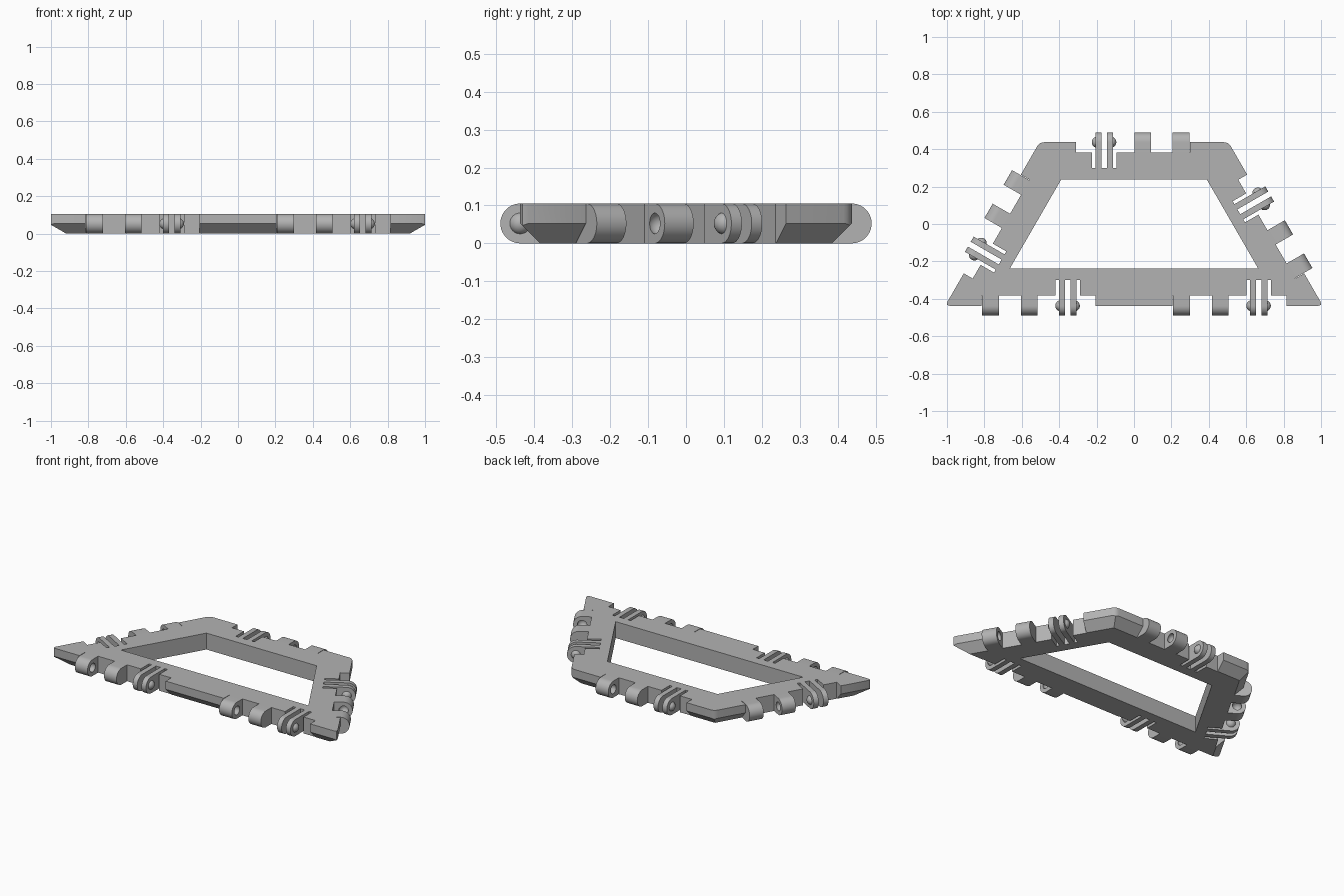
import bpy, bmesh
from math import radians, sin, cos, pi, sqrt
from mathutils import Matrix, Vector

cube = bpy.data.objects.get("Cube")
if cube:
    bpy.data.objects.remove(cube, do_unlink=True)

S = 1.01                # length of one hinge module
HALF = S * sqrt(3) / 4  # half depth between the hinge lines
R = 0.0525              # hinge radius
H = 2 * R               # frame thickness
NOTCH, SLOT, RIM = 0.055, 0.138, 0.2
CLIP = 0.155            # clip centre along a module

grey = bpy.data.materials.new("grey plastic")
grey.use_nodes = True
grey.diffuse_color = (0.45, 0.45, 0.45, 1)
grey.node_tree.nodes["Principled BSDF"].inputs["Base Color"].default_value = (0.45, 0.45, 0.45, 1)


def add_object(name, bm):
    bmesh.ops.recalc_face_normals(bm, faces=bm.faces)
    mesh = bpy.data.meshes.new(name)
    bm.to_mesh(mesh)
    bm.free()
    mesh.materials.append(grey)
    obj = bpy.data.objects.new(name, mesh)
    bpy.context.collection.objects.link(obj)
    return obj


def prism(bm, points, direction):
    face = bm.faces.new([bm.verts.new(p) for p in points])
    ext = bmesh.ops.extrude_face_region(bm, geom=[face], use_keep_orig=True)
    new = [g for g in ext["geom"] if isinstance(g, bmesh.types.BMVert)]
    bmesh.ops.translate(bm, verts=new, vec=direction)


def carve(obj, cutter):
    cutter.hide_render = True
    mod = obj.modifiers.new("carve", "BOOLEAN")
    mod.operation, mod.solver, mod.object = "DIFFERENCE", "EXACT", cutter
    bpy.context.view_layer.update()
    graph = bpy.context.evaluated_depsgraph_get()
    mesh = bpy.data.meshes.new_from_object(obj.evaluated_get(graph))
    obj.modifiers.clear()
    obj.data = mesh
    bpy.data.objects.remove(cutter, do_unlink=True)


def smooth(obj):
    bpy.ops.object.select_all(action="DESELECT")
    obj.select_set(True)
    bpy.context.view_layer.objects.active = obj
    bpy.ops.object.shade_smooth_by_angle(angle=radians(30))


def trapezoid(inset):
    y = HALF - inset
    wide = S - inset * sqrt(3)
    narrow = S / 2 - inset / sqrt(3)
    return [Vector(p) for p in ((-wide, -y, 0), (wide, -y, 0), (narrow, y, 0), (-narrow, y, 0))]


# One frame per hinge module: x along the edge, y into the body
modules = {
    "front_right": (-S / 2 - 0.005, -HALF, 0), "front_left": (S / 2 + 0.006, -HALF, 0),
    "left": (S * 0.75, 0, 120), "back": (-0.005, HALF, 180), "right": (-S * 0.75, 0, 240),
}
frames = {n: Matrix.Translation((x, y, 0)) @ Matrix.Rotation(radians(a), 4, "Z")
          for n, (x, y, a) in modules.items()}

# Body outline with softened corners
corners = trapezoid(0)
outline = []
for i, c in enumerate(corners):
    a = c + (corners[i - 1] - c).normalized() * 0.025
    b = c + (corners[(i + 1) % 4] - c).normalized() * 0.025
    steps = 2 if i < 2 else 4
    for k in range(steps + 1):
        t = k / steps
        outline.append(a * (1 - t) ** 2 + c * 2 * t * (1 - t) + b * t * t)
bm = bmesh.new()
prism(bm, outline, (0, 0, H))

# Chamfer the lower outer edges
for i, c in enumerate(corners):
    along = (corners[(i + 1) % 4] - c).normalized()
    outward = Vector((along.y, -along.x, 0))
    bmesh.ops.bisect_plane(bm, geom=bm.verts[:] + bm.edges[:] + bm.faces[:], dist=1e-5,
                           plane_co=c + Vector((0, 0, R)), plane_no=outward - Vector((0, 0, 1)),
                           clear_outer=True)
    bmesh.ops.holes_fill(bm, edges=[e for e in bm.edges if e.is_boundary])
body = add_object("frame_body", bm)

# Cut the opening, hinge notches and clip slots
bm = bmesh.new()
low, tall = Vector((0, 0, -0.05)), Vector((0, 0, H + 0.1))
prism(bm, [p + low for p in trapezoid(RIM)], tall)
notch = [(-0.305, -0.1), (0.305, -0.1), (0.305, NOTCH), (CLIP + 0.0655, NOTCH), (CLIP + 0.0655, SLOT),
         (CLIP - 0.0655, SLOT), (CLIP - 0.0655, NOTCH), (-0.305, NOTCH)]
for frame in frames.values():
    prism(bm, [frame @ Vector((x, y, 0)) + low for x, y in notch], tall)
carve(body, add_object("opening_cutter", bm))
smooth(body)


def rounded_bar(name, start, end, depth):
    arc = [pi * k / 20 for k in range(21)]
    pts = [(start, -R * sin(a), R + R * cos(a)) for a in arc] + [(start, depth, 0), (start, depth, H)]
    bm = bmesh.new()
    prism(bm, pts, (end - start, 0, 0))
    return add_object(name, bm)


def ball(name, x, cut_side=0):
    bm = bmesh.new()
    bmesh.ops.create_uvsphere(bm, u_segments=24, v_segments=16, radius=0.03,
                              matrix=Matrix.Translation((x, 0, R)) @ Matrix.Rotation(pi / 2, 4, "Y"))
    if cut_side:
        bmesh.ops.bisect_plane(bm, geom=bm.verts[:] + bm.edges[:] + bm.faces[:], dist=1e-6,
                               plane_co=(x + cut_side * 0.011, 0, 0), plane_no=(-cut_side, 0, 0),
                               clear_outer=True)
    return add_object(name, bm)


# Hinge parts: two dimpled tabs, two prongs, two bumps
outer_tab = rounded_bar("outer_tab", -0.302, -0.212, NOTCH)
carve(outer_tab, ball("dimple_cutter", -0.224))
inner_tab = rounded_bar("inner_tab", -0.095, -0.007, NOTCH)
carve(inner_tab, ball("dimple_cutter", -0.083))
parts = [outer_tab, inner_tab]
for label, side in (("first", -1), ("second", 1)):
    near, far = sorted((CLIP + side * 0.015, CLIP + side * 0.047))
    parts.append(rounded_bar(label + "_prong", near, far, SLOT))
    parts.append(ball(label + "_bump", CLIP + side * 0.0355, side))

# Repeat the hinge parts on every module
for part in parts:
    smooth(part)
    base = part.name
    for name, frame in frames.items():
        copy = bpy.data.objects.new(name + "_" + base, part.data)
        copy.matrix_world = frame
        bpy.context.collection.objects.link(copy)
    bpy.data.objects.remove(part, do_unlink=True)
